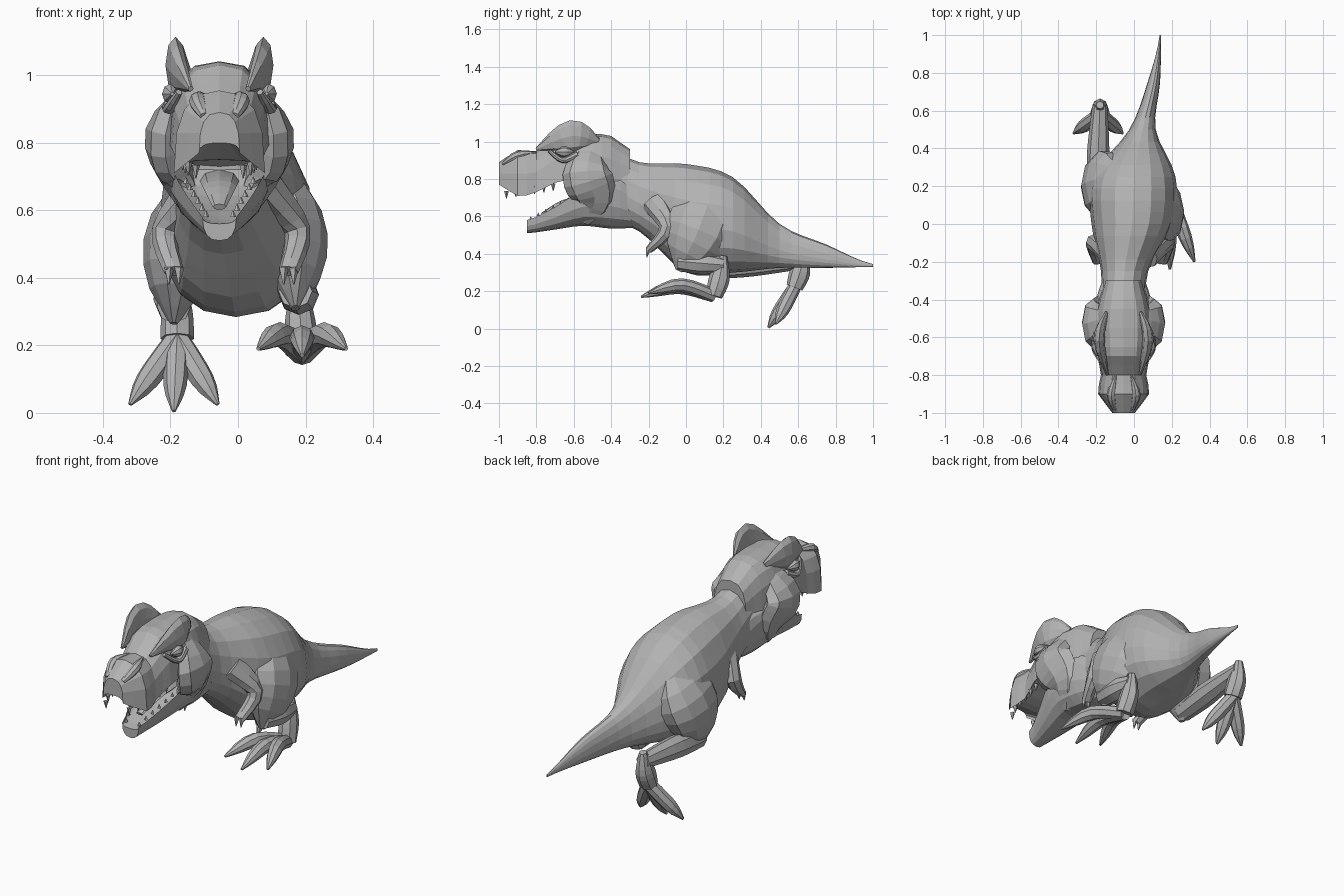
import bpy
import bmesh
import math
from mathutils import Vector

default_cube = bpy.data.objects.get("Cube")
if default_cube:
    bpy.data.objects.remove(default_cube, do_unlink=True)

# Single skin colour
GREY = (.45, .45, .45, 1)
skin = bpy.data.materials.new("grey_skin")
skin.use_nodes = True
skin.diffuse_color = GREY
skin.node_tree.nodes["Principled BSDF"].inputs["Base Color"].default_value = GREY

HEAD_X = -.055   # the head sits slightly to the model's right
ARM_X = -.02     # mirror line of the arms


def flow(values, t):
    """Smooth curve through evenly spaced numbers or vectors, t from start to end."""
    last = len(values) - 1
    place = t * last
    i = min(int(place), last - 1)
    u = place - i
    before, start = values[max(i - 1, 0)], values[i]
    end, after = values[i + 1], values[min(i + 2, last)]
    leave, arrive = (end - before) / 2, (after - start) / 2
    ease = u * u * (3 - 2 * u)
    return (start * (1 - ease) + end * ease
            + leave * (u * (1 - u) ** 2) - arrive * (u * u * (1 - u)))


def skin_rings(name, rings):
    """Bridge consecutive rings of points, cap both ends and make a flat-shaded object."""
    bm = bmesh.new()
    loops = [[bm.verts.new(point) for point in ring] for ring in rings]
    count = len(loops[0])
    for first, second in zip(loops, loops[1:]):
        for i in range(count):
            j = (i + 1) % count
            bm.faces.new((first[i], first[j], second[j], second[i]))
    bm.faces.new(loops[0])
    bm.faces.new(loops[-1])
    bmesh.ops.recalc_face_normals(bm, faces=bm.faces)
    mesh = bpy.data.meshes.new(name)
    bm.to_mesh(mesh)
    bm.free()
    mesh.materials.append(skin)
    obj = bpy.data.objects.new(name, mesh)
    bpy.context.scene.collection.objects.link(obj)


def slices(name, front, back, centre, width, low, middle, high, steps=14, sides=16, power=1):
    """Loft upright cross-sections from front to back; every profile is evenly spaced in y."""
    rings = []
    for step in range(steps + 1):
        t = step / steps
        y = front + (back - front) * t
        half, bottom, widest, top = (flow(p, t) for p in (width, low, middle, high))
        ring = []
        for i in range(sides):
            angle = math.tau * i / sides
            across, up = (math.copysign(abs(v) ** power, v)
                          for v in (math.sin(angle), math.cos(angle)))
            reach = top - widest if up > 0 else widest - bottom
            ring.append(Vector((flow(centre, t) + half * across, y, widest + reach * up)))
        rings.append(ring)
    skin_rings(name, rings)


def limb(name, joints, width, depth, sides=8):
    """Sweep an oval through the joints; width is sideways, depth is across the bend."""
    joints = [Vector(joint) for joint in joints]
    steps = 4 * (len(joints) - 1)
    centres = [flow(joints, step / steps) for step in range(steps + 1)]
    rings = []
    for step, centre in enumerate(centres):
        t = step / steps
        along = centres[min(step + 1, steps)] - centres[max(step - 1, 0)]
        along.normalize()
        side = Vector((1, 0, 0))
        side = (side - along * side.dot(along)).normalized()
        normal = along.cross(side)
        rings.append([centre + side * flow(width, t) * math.cos(math.tau * k / sides)
                      + normal * flow(depth, t) * math.sin(math.tau * k / sides)
                      for k in range(sides)])
    skin_rings(name, rings)


def spike(name, root, direction, radius):
    """Small pointed tooth or claw."""
    taper = (radius, radius / 8)
    limb(name, [root, Vector(root) + Vector(direction)], taper, taper, sides=5)


def leg(label, hip, thigh, knee, calf, ankle, heel, toe, arch):
    """Heavy thigh, thin shin, raised heel and three spread toes."""
    hip, thigh, knee, calf, ankle, heel, toe = map(
        Vector, (hip, thigh, knee, calf, ankle, heel, toe))
    raised = Vector((0, 0, .05))
    limb(f"{label}_thigh", [hip, thigh, knee],
         width=(.03, .11, .095, .012), depth=(.06, .18, .15, .02), sides=10)
    limb(f"{label}_shin", [knee + raised, calf, ankle],
         width=(.05, .06, .04), depth=(.05, .06, .04))
    limb(f"{label}_heel", [ankle + raised, ankle.lerp(heel, .4), heel],
         width=(.02, .045, .05), depth=(.02, .055, .045))
    for part, side in (("right", -1), ("middle", 0), ("left", 1)):
        tip = toe + abs(side) * Vector((side * .13, .04, .02))
        knuckle = heel.lerp(tip, .5) + Vector((0, 0, arch))
        taper = (.035, .037, .033, .006)
        limb(f"{label}_foot_{part}_toe", [heel, knuckle, tip], taper, taper)


# Neck, trunk and tail
slices("body", front=-.5, back=1, steps=24, power=.92,
       centre=(HEAD_X, -.05, -.01, 0, .045, .105, .14),
       width=(.12, .125, .215, .22, .07, .033, .004),
       low=(.6, .52, .3, .3, .325, .325, .33),
       middle=(.8, .67, .55, .52, .42, .37, .335),
       high=(1, .89, .88, .81, .56, .45, .345))

# Upper skull with a hollow palate, running back into the neck
slices("upper_head", front=-1, back=-.3, power=.75,
       centre=(HEAD_X, HEAD_X),
       width=(.06, .135, .12, .14, .15, .15, .13, .1),
       low=(.8, .75, .76, .8, .79, .73, .66, .62),
       middle=(.77, .71, .73, .78, .8, .82, .79, .76),
       high=(.89, .955, .95, 1.03, 1.04, 1.04, 1.03, .96))

# Lower jaw with a sunken mouth floor, running back into the throat
slices("lower_jaw", front=-.85, back=-.25, steps=12, power=.8,
       centre=(HEAD_X, HEAD_X),
       width=(.05, .1, .15, .145, .1),
       low=(.51, .53, .55, .535, .54),
       middle=(.58, .65, .74, .76, .68),
       high=(.56, .6, .67, .82, .82))

limb("tongue", [(HEAD_X, -.5, .69), (HEAD_X, -.65, .67), (HEAD_X, -.77, .61)],
     width=(.06, .05, .02), depth=(.03, .02, .01))

# Paired parts, mirrored across the head and the arms
for label, sign in (("left", 1), ("right", -1)):
    def paired(part, joints, width, depth, middle=HEAD_X):
        mirrored = [(middle + sign * x, y, z) for x, y, z in joints]
        limb(f"{label}_{part}", mirrored, width, depth)

    paired("cheek", [(.07, -.5, .98), (.16, -.53, .83), (.12, -.49, .69), (.06, -.54, .57)],
           width=(.02, .06, .05, .02), depth=(.04, .13, .11, .03))
    paired("brow_horn", [(.085, -.8, .96), (.13, -.61, 1.03), (.09, -.47, 1)],
           width=(.008, .03, .01), depth=(.008, .085, .02))
    paired("eye", [(.14, -.7, .945), (.145, -.65, .945), (.14, -.6, .945)],
           width=(.005, .025, .005), depth=(.005, .03, .005))
    paired("lower_eyelid", [(.12, -.73, .95), (.15, -.66, .9), (.14, -.58, .93)],
           width=(.01, .02, .02), depth=(.01, .015, .02))
    paired("nostril_ridge", [(.04, -.8, .94), (.065, -.9, .925), (.045, -.98, .88)],
           width=(.005, .025, .015), depth=(.005, .025, .01))
    paired("arm", [(.1, -.17, .68), (.195, -.1, .54), (.17, -.2, .42)],
           width=(.05, .04, .03), depth=(.07, .045, .02), middle=ARM_X)

    # Two claws on each hand
    for shift in (-.015, .015):
        spike(f"{label}_hand_claw", (ARM_X + sign * .17 + shift, -.2, .43),
              (0, -.01, -.05), radius=.016)

    # Teeth along both lips
    for i in range(6):
        t = i / 5
        spike(f"{label}_upper_tooth",
              (HEAD_X + sign * (.07 + .05 * math.sqrt(t)), -.96 + t / 4, .735 + t / 25),
              (0, 0, -.04), radius=.013)
        spike(f"{label}_lower_tooth",
              (HEAD_X + sign * (.04 + .06 * t), -.83 + t / 5, .58 + t / 10),
              (0, 0, .02), radius=.01)

# Left leg steps forward, right leg pushes off behind
leg("left", hip=(.08, .14, .74), thigh=(.155, .06, .51), knee=(.17, -.04, .31),
    calf=(.18, .08, .35), ankle=(.18, .2, .34), heel=(.19, .15, .175),
    toe=(.19, -.24, .17), arch=.05)
leg("right", hip=(-.08, .25, .72), thigh=(-.17, .2, .49), knee=(-.19, .16, .265),
    calf=(-.19, .36, .34), ankle=(-.18, .63, .36), heel=(-.18, .58, .22),
    toe=(-.19, .44, .005), arch=0)
